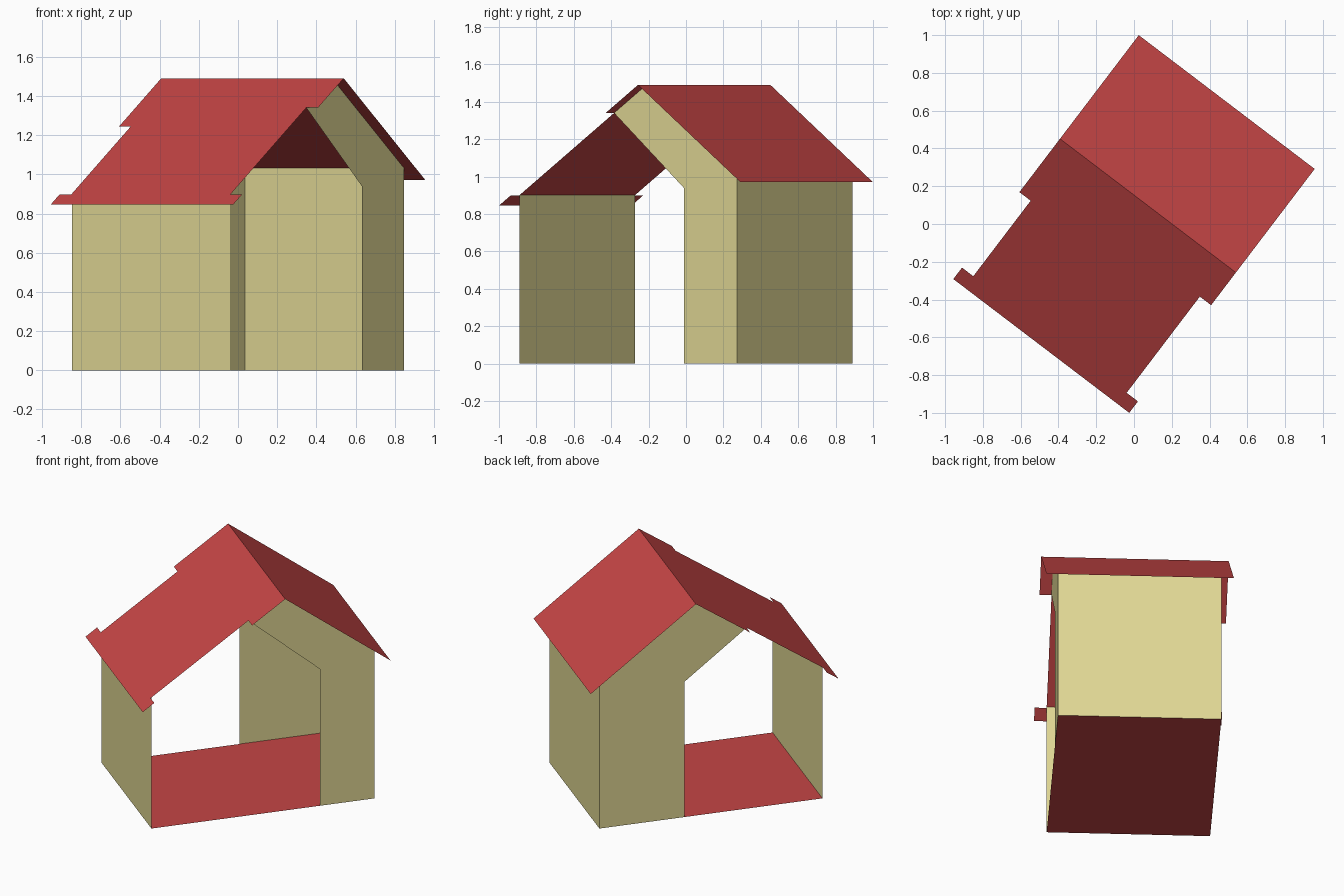
import bpy
import math
from mathutils import Matrix

cube = bpy.data.objects.get("Cube")
if cube:
    bpy.data.objects.remove(cube, do_unlink=True)

# The whole house is turned about the vertical axis
TURN = Matrix.Rotation(math.radians(-37.25), 4, 'Z')

# Half sizes of the walls and roof, then ridge position and heights
WALL_X, WALL_Y = 0.51, 0.73
ROOF_X, ROOF_Y = 0.585, 0.811
RIDGE_Y, RIDGE_Z = 0.122, 1.49
FRONT_EAVE_Z, BACK_EAVE_Z = 0.845, 0.97


def make_material(name, srgb):
    """Flat colour given in 0-255 sRGB, stored linear."""
    rgb = [((c / 255 + 0.055) / 1.055) ** 2.4 for c in srgb]
    mat = bpy.data.materials.new(name)
    mat.use_nodes = True
    mat.diffuse_color = (*rgb, 1)
    bsdf = next(n for n in mat.node_tree.nodes if n.type == 'BSDF_PRINCIPLED')
    bsdf.inputs["Base Color"].default_value = (*rgb, 1)
    return mat


def roof_z(y):
    """Height of the roof above depth y."""
    if y < RIDGE_Y:
        edge, eave = -ROOF_Y, FRONT_EAVE_Z
    else:
        edge, eave = ROOF_Y, BACK_EAVE_Z
    return RIDGE_Z + (eave - RIDGE_Z) * (y - RIDGE_Y) / (edge - RIDGE_Y)


def sheet(name, points, mat):
    """A single flat panel from its outline."""
    mesh = bpy.data.meshes.new(name)
    mesh.from_pydata(points, [], [range(len(points))])
    mesh.materials.append(mat)
    mesh.update()
    obj = bpy.data.objects.new(name, mesh)
    obj.matrix_world = TURN
    bpy.context.collection.objects.link(obj)
    return obj


cream = make_material("cream_wall", (224, 215, 148))
red = make_material("roof_red", (197, 69, 69))

# Floor
sheet("floor", [(-WALL_X, -WALL_Y, 0), (WALL_X, -WALL_Y, 0),
                (WALL_X, WALL_Y, 0), (-WALL_X, WALL_Y, 0)], red)

# Front and back walls, reaching up to the roof
for name, side in (("front_wall", -1), ("back_wall", 1)):
    y = side * WALL_Y
    top = roof_z(y)
    a, b = side * WALL_X, -side * WALL_X
    sheet(name, [(a, y, 0), (b, y, 0), (b, y, top), (a, y, top)], cream)

# Open gable walls: upright edge, opening height, and where the cut meets the roof
GABLES = {"left_gable_wall": (1, 0.373, 0.94, -0.095),
          "right_gable_wall": (-1, 0.174, 0.93, -0.233)}
for name, (side, edge, height, meet) in GABLES.items():
    outline = [(edge, 0), (WALL_Y, 0), (WALL_Y, roof_z(WALL_Y)),
               (RIDGE_Y, RIDGE_Z), (meet, roof_z(meet)), (edge, height)]
    sheet(name, [(side * WALL_X, y, z) for y, z in outline[::side]], cream)

# Back roof slope
sheet("back_roof", [(-ROOF_X, RIDGE_Y, RIDGE_Z), (ROOF_X, RIDGE_Y, RIDGE_Z),
                    (ROOF_X, ROOF_Y, BACK_EAVE_Z), (-ROOF_X, ROOF_Y, BACK_EAVE_Z)], red)


# Front roof slope, trimmed back to the wall line over each opening
def roof_side(side, meet):
    return [(side * ROOF_X, -ROOF_Y), (side * ROOF_X, -WALL_Y - 0.005),
            (side * WALL_X, -WALL_Y - 0.005), (side * WALL_X, meet),
            (side * ROOF_X, meet), (side * ROOF_X, RIDGE_Y)]


left_edge = roof_side(1, GABLES["left_gable_wall"][3])
right_edge = roof_side(-1, GABLES["right_gable_wall"][3])
sheet("front_roof", [(x, y, roof_z(y)) for x, y in left_edge + right_edge[::-1]], red)
